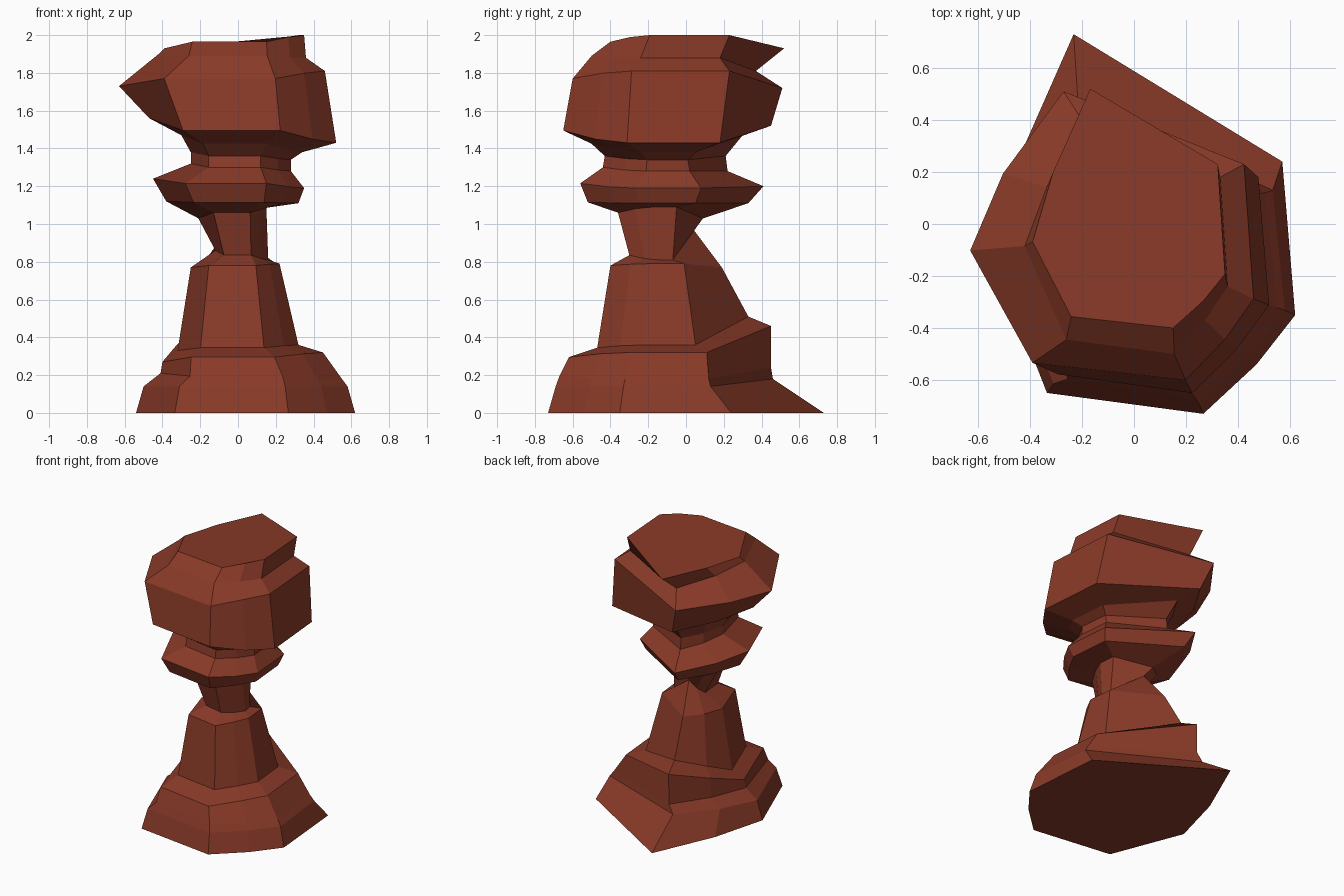
import bpy, bmesh

# Each ring: left x, right x, front y, right-corner y, back-tip y, right z, left z, back-tip z
RINGS = [
    # foot
    (-.54, .62, -.73, .24, .73, 0, 0, 0),
    (-.50, .58, -.69, .13, .46, .14, .14, .18),
    (-.41, .55, -.67, .12, .45, .18, .21, .24),
    (-.40, .45, -.62, .11, .45, .32, .27, .46),
    # tapered stem and neck
    (-.32, .32, -.47, .05, .33, .36, .33, .51),
    (-.25, .22, -.40, -.01, .19, .79, .77, .77),
    (-.12, .16, -.30, -.07, .04, .81, .86, .97),
    (-.21, .15, -.36, -.05, .09, 1.09, 1.03, 1.03),
    # collar
    (-.38, .32, -.52, .05, .33, 1.11, 1.12, 1.11),
    (-.45, .35, -.56, .08, .41, 1.19, 1.24, 1.20),
    (-.25, .28, -.44, .02, .22, 1.28, 1.32, 1.28),
    (-.25, .28, -.43, .01, .21, 1.34, 1.38, 1.36),
    # head
    (-.30, .34, -.50, .05, .30, 1.38, 1.47, 1.47),
    (-.47, .52, -.65, .18, .45, 1.43, 1.56, 1.52),
    (-.63, .46, -.60, .23, .51, 1.81, 1.73, 1.72),
    (-.42, .36, -.50, .18, .37, 1.88, 1.90, 1.81),
    (-.39, .35, -.40, .23, .52, 2.0, 1.93, 1.93),
]


def ring_points(x0, x1, y0, y4, yt, zr, zl, zt):
    """Irregular eight-sided section, pulled to a point at the back."""
    zf = (zl + zr) / 2
    return [
        (.62 * x0, .89 * y0, zf),
        (.43 * x1, y0, zf),
        (.76 * x1, .74 * y0, .3 * zf + .7 * zr),
        (x1, .48 * y0, zr),
        (.92 * x1, y4, zr),
        (.43 * x0, yt, zt),
        (.80 * x0, .38 * yt, (zl + zt) / 2),
        (x0, .17 * y0, zl),
    ]


# Loft the sections into one closed faceted body
bm = bmesh.new()
loops = [[bm.verts.new(p) for p in ring_points(*r)] for r in RINGS]
for a, b in zip(loops, loops[1:]):
    for i in range(8):
        j = (i + 1) % 8
        bm.faces.new((a[i], a[j], b[j], b[i]))
bm.faces.new(loops[0][::-1])
bm.faces.new(loops[-1])
bmesh.ops.recalc_face_normals(bm, faces=bm.faces)
mesh = bpy.data.meshes.new("carved_game_piece")
bm.to_mesh(mesh)
bm.free()

# Reddish brown finish
mat = bpy.data.materials.new("red_brown")
mat.diffuse_color = (.25, .042, .021, 1)
mesh.materials.append(mat)
piece = bpy.data.objects.new("carved_game_piece", mesh)
bpy.context.collection.objects.link(piece)
